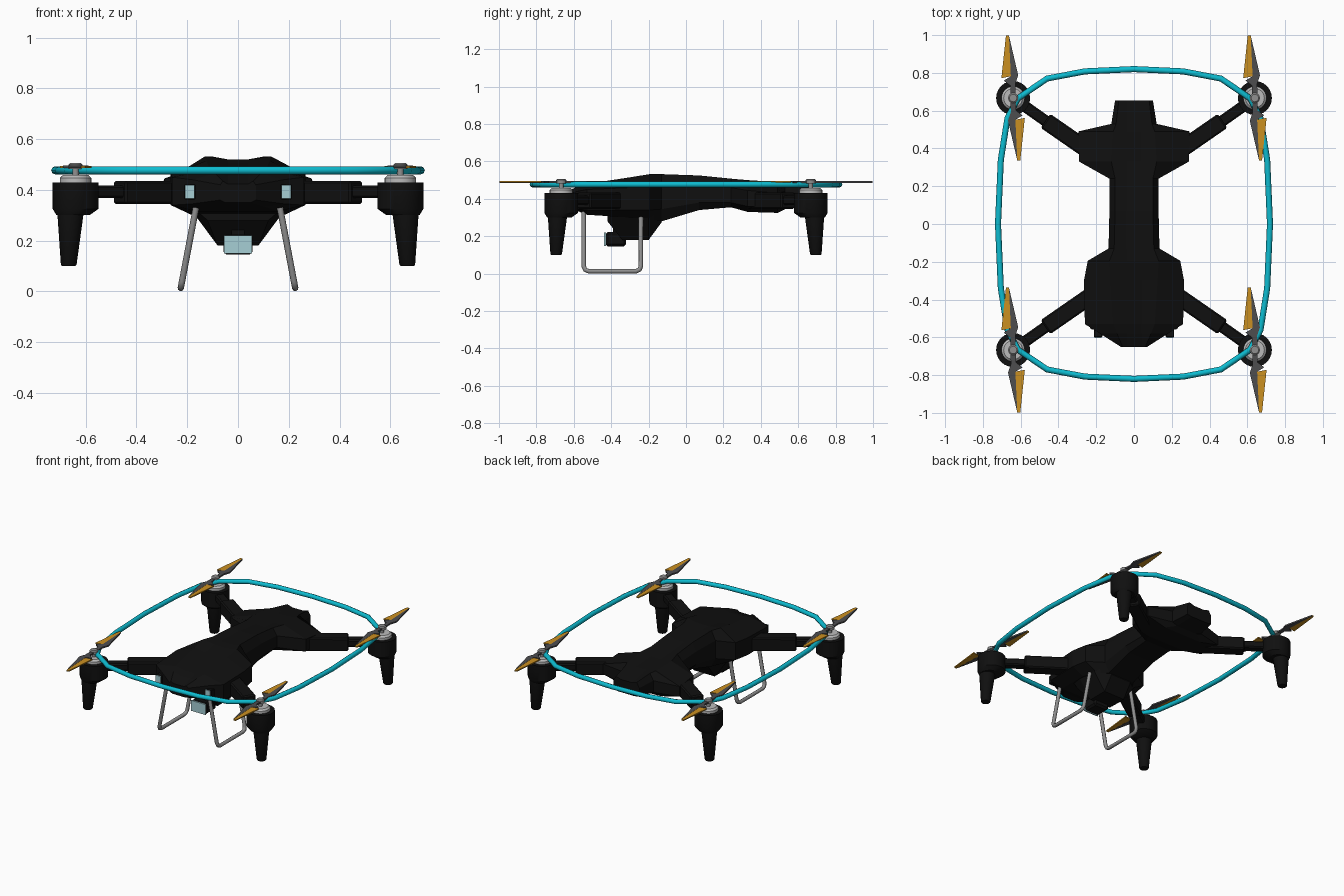
import bpy, bmesh, math
from mathutils import Vector, Matrix

if "Cube" in bpy.data.objects:
    bpy.data.objects.remove(bpy.data.objects["Cube"])

def material(name, rgb):
    m = bpy.data.materials.new(name)
    m.diffuse_color = (*rgb, 1)
    m.use_nodes = True
    m.node_tree.nodes["Principled BSDF"].inputs["Base Color"].default_value = m.diffuse_color
    return m

BLACK = material("matte black", (0.005, 0.005, 0.005))
CYAN = material("cyan", (0.004, 0.50, 0.63))
ORANGE = material("orange", (0.60, 0.28, 0.015))
DARK = material("dark grey", (0.075, 0.075, 0.078))
SILVER = material("light grey", (0.50, 0.50, 0.50))
STEEL = material("mid grey", (0.28, 0.28, 0.28))
GLASS = material("pale blue glass", (0.38, 0.62, 0.66))

def finish(name, bm, mat, smooth=False):
    bmesh.ops.recalc_face_normals(bm, faces=bm.faces[:])
    me = bpy.data.meshes.new(name)
    bm.to_mesh(me)
    bm.free()
    me.materials.append(mat)
    ob = bpy.data.objects.new(name, me)
    bpy.context.collection.objects.link(ob)
    if smooth:
        bpy.context.view_layer.objects.active = ob
        ob.select_set(True)
        bpy.ops.object.shade_smooth_by_angle(angle=math.radians(35))
        ob.select_set(False)
    return ob

def loft(name, rings, mat, smooth=False):
    """Skin a list of equal-length point rings and cap both ends."""
    bm = bmesh.new()
    vs = [[bm.verts.new(p) for p in r] for r in rings]
    n = len(rings[0])
    for a, b in zip(vs, vs[1:]):
        for i in range(n):
            bm.faces.new((a[i], a[(i + 1) % n], b[(i + 1) % n], b[i]))
    bm.faces.new(vs[0])
    bm.faces.new(vs[-1])
    return finish(name, bm, mat, smooth)

def turned(name, x, y, profile, mat, n=24):
    """Round part; profile rows are radius, height, outward shift."""
    rings = []
    for r, z, s in profile:
        cx, cy = x + math.copysign(s, x), y + math.copysign(s, y)
        rings.append([(cx + r * math.cos(2 * math.pi * i / n),
                       cy + r * math.sin(2 * math.pi * i / n), z) for i in range(n)])
    return loft(name, rings, mat, True)

def box(name, center, size, mat, bevel=0, turn=0):
    bm = bmesh.new()
    bmesh.ops.create_cube(bm, size=1)
    bmesh.ops.scale(bm, vec=size, verts=bm.verts[:])
    if bevel:
        bmesh.ops.bevel(bm, geom=bm.edges[:], offset=bevel, segments=1, affect='EDGES')
    bmesh.ops.transform(bm, verts=bm.verts[:],
                        matrix=Matrix.Translation(center) @ Matrix.Rotation(turn, 4, 'Z'))
    return finish(name, bm, mat)

def tube(name, pts, radius, mat, closed=False):
    cu = bpy.data.curves.new(name, 'CURVE')
    cu.dimensions = '3D'
    cu.bevel_depth = radius
    cu.bevel_resolution = 2
    cu.use_fill_caps = True
    sp = cu.splines.new('POLY')
    sp.points.add(len(pts) - 1)
    for p, c in zip(sp.points, pts):
        p.co = (*c, 1)
    sp.use_cyclic_u = closed
    cu.materials.append(mat)
    ob = bpy.data.objects.new(name, cu)
    bpy.context.collection.objects.link(ob)
    bpy.context.view_layer.objects.active = ob
    ob.select_set(True)
    bpy.ops.object.convert(target='MESH')
    bpy.ops.object.shade_smooth_by_angle(angle=math.radians(50))
    bpy.context.object.select_set(False)

# Fuselage: y, half width, side low/high, ridge half width/height, belly half width/height
sections = [
    (-.65, .07, .36, .42, .06, .435, .05, .35),
    (-.58, .18, .345, .44, .09, .465, .10, .335),
    (-.53, .26, .34, .45, .11, .48, .16, .315),
    (-.30, .265, .34, .46, .125, .515, .18, .30),
    (-.195, .245, .34, .46, .13, .532, .15, .29),
    (-.13, .135, .345, .47, .105, .532, .10, .28),
    (.07, .13, .38, .47, .10, .525, .10, .34),
    (.24, .13, .38, .46, .10, .508, .10, .355),
    (.33, .29, .36, .445, .12, .50, .15, .33),
    (.49, .295, .36, .43, .11, .49, .15, .325),
    (.53, .12, .36, .44, .095, .485, .08, .345),
    (.655, .10, .37, .43, .08, .465, .06, .365)]
rings = []
for y, w, zl, zh, wt, zt, wb, zb in sections:
    half = [(wb, zb), (w, zl), (w, zh), (wt, zt), (.04, zt - .012)]
    rings.append([(x, y, z) for x, z in half] + [(-x, y, z) for x, z in reversed(half)])
loft("fuselage", rings, BLACK)

# Keel under the nose: y, top half width, bottom half width, bottom height
keel = [(-.42, .16, .12, .28), (-.34, .18, .08, .18), (-.20, .18, .08, .18), (-.13, .10, .08, .275)]
loft("keel", [[(-t, y, .315), (t, y, .315), (b, y, z), (-b, y, z)] for y, t, b, z in keel], BLACK)

# Camera
box("camera_housing", (0, -.375, .185), (.116, .11, .078), BLACK, .012)
box("camera_mount", (0, -.36, .24), (.05, .06, .08), BLACK)
box("camera_glass", (0, -.433, .185), (.112, .009, .072), GLASS)

# Front sensors and landing skids
for s, side in ((1, "right"), (-1, "left")):
    box(side + "_sensor_case", (s * .19, -.575, .392), (.044, .05, .06), BLACK, .004)
    box(side + "_sensor", (s * .19, -.60, .392), (.038, .009, .054), GLASS)
    path = []
    for y, z in ((-.547, .33), (-.547, .04), (-.539, .021), (-.52, .013),
                 (-.268, .013), (-.249, .021), (-.241, .04), (-.241, .33)):
        path.append((s * (.228 - .19 * z), y, z))
    tube(side + "_landing_skid", path, .0125, STEEL)

# Guard ring, one quarter mirrored to four
quarter = [(.72, 0), (.705, .34), (.67, .56), (.615, .665), (.46, .77), (.26, .808), (0, .82)]
upper = quarter + [(-x, y) for x, y in reversed(quarter[:-1])]
loop = upper + [(-x, -y) for x, y in upper[1:-1]]
tube("guard_ring", [(x, y, .477) for x, y in loop], .016, CYAN, True)

def blade_part(name, outline, x, y, s, mat, z, t):
    """Flat blade piece; s = -1 turns it half way round the hub."""
    loft(name, [[(x + s * a, y + s * b, h) for a, b in outline] for h in (z, z + t)], mat)

grey_blade = [(-.022, .33), (-.012, .115), (-.05, .092), (-.014, .065), (-.014, 0),
              (.014, 0), (.012, .075), (.027, .12)]
orange_blade = [(-.038, .33), (-.022, .33), (-.012, .115), (-.062, .105)]

# Arms, motor pods with feet, motors and propellers
for sy, end in ((-1, "front"), (1, "rear")):
    for sx, side in ((1, "right"), (-1, "left")):
        tag = end + "_" + side + "_"
        x, y = sx * .64, sy * .667
        inner = Vector((sx * .20, sy * .36, .39))
        mid = Vector((sx * .46, sy * .54, .39))
        outer = Vector((x, y, .395))
        for part, a, b, w, h in (("arm", inner, mid, .09, .09), ("arm_tip", mid, outer, .06, .05)):
            d = b - a
            box(tag + part, (a + b) / 2, (d.length + .02, w, h), BLACK, .008, math.atan2(d.y, d.x))
        turned(tag + "motor_pod", x, y, [(.065, .30, .01), (.09, .325, 0), (.09, .43, 0)], BLACK)
        turned(tag + "foot", x, y, [(.027, .10, .027), (.031, .106, .027), (.052, .31, .02)], BLACK, 16)
        turned(tag + "motor", x, y, [(.062, .42, 0), (.062, .447, 0), (.05, .458, 0)], SILVER)
        turned(tag + "shaft", x, y, [(.013, .45, 0), (.013, .49, 0)], STEEL, 12)
        turned(tag + "hub", x, y, [(.027, .482, 0), (.027, .50, 0), (.02, .506, 0)], STEEL, 16)
        for s, n in ((1, "a"), (-1, "b")):
            blade_part(tag + "blade_" + n, grey_blade, x, y, s, DARK, .486, .010)
            blade_part(tag + "blade_edge_" + n, orange_blade, x, y, s, ORANGE, .487, .008)
